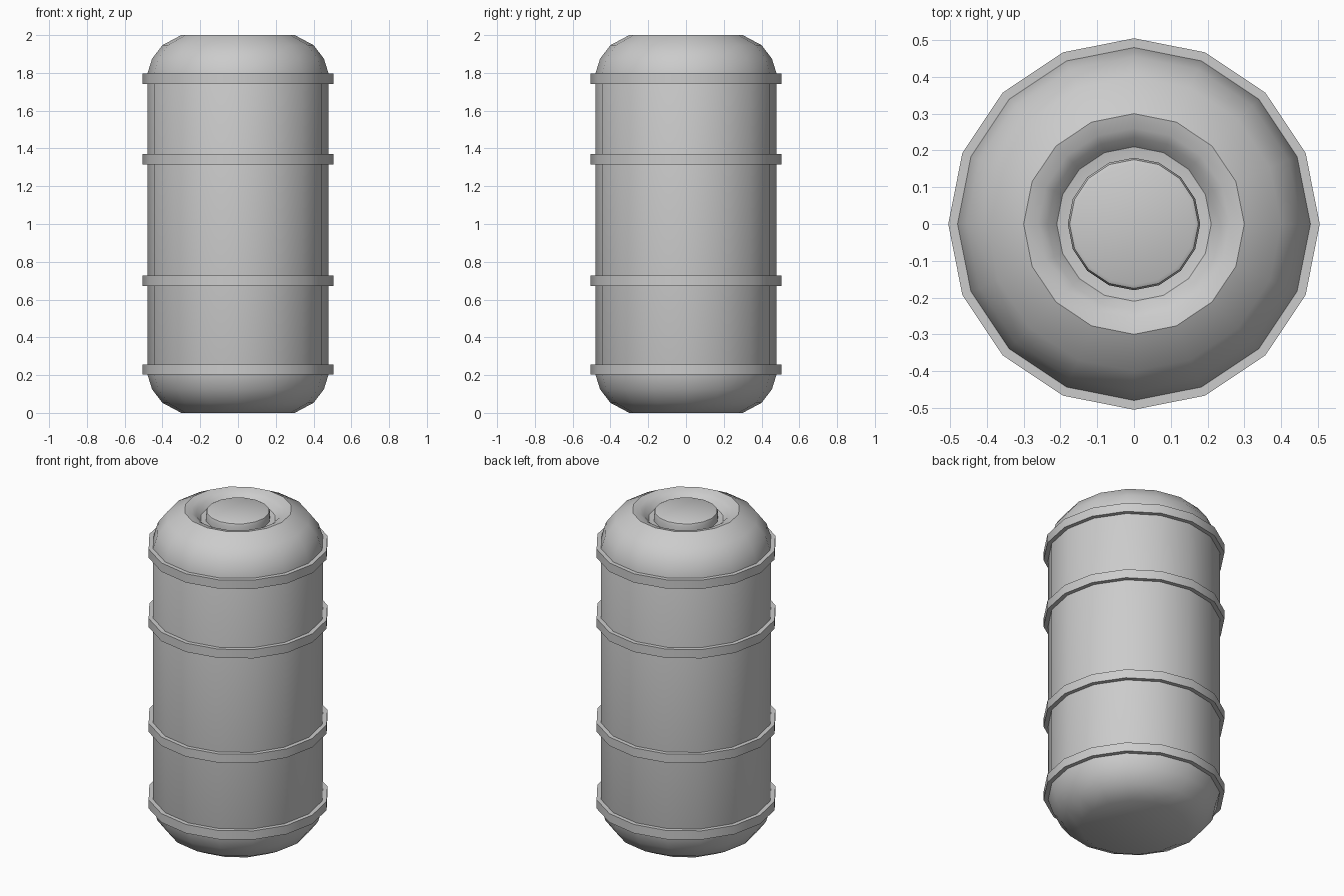
import bpy, bmesh, math

cube = bpy.data.objects.get("Cube")
if cube:
    bpy.data.objects.remove(cube, do_unlink=True)

SIDES = 16

grey = bpy.data.materials.new("plain_grey")
grey.use_nodes = True
colour = (0.6, 0.6, 0.6, 1)
grey.diffuse_color = colour
grey.node_tree.nodes["Principled BSDF"].inputs["Base Color"].default_value = colour


def lathe(name, profile, closed=False):
    """Turn (radius, height) points round z; open profiles get flat end caps."""
    bm = bmesh.new()
    rings = []
    for r, z in profile:
        rings.append([bm.verts.new((r * math.cos(a), r * math.sin(a), z))
                      for a in (math.tau * i / SIDES for i in range(SIDES))])
    pairs = list(zip(rings, rings[1:]))
    if closed:
        pairs.append((rings[-1], rings[0]))
    else:
        bm.faces.new(rings[0])
        bm.faces.new(rings[-1])
    for low, high in pairs:
        for i in range(SIDES):
            j = (i + 1) % SIDES
            bm.faces.new((low[i], low[j], high[j], high[i]))
    bmesh.ops.recalc_face_normals(bm, faces=bm.faces)
    mesh = bpy.data.meshes.new(name)
    bm.to_mesh(mesh)
    bm.free()
    mesh.materials.append(grey)
    obj = bpy.data.objects.new(name, mesh)
    bpy.context.collection.objects.link(obj)
    bpy.ops.object.select_all(action='DESELECT')
    obj.select_set(True)
    bpy.context.view_layer.objects.active = obj
    bpy.ops.object.shade_smooth_by_angle(angle=math.radians(32))
    return obj


# Rounded barrel, its shoulder mirrored top and bottom, with a dished mouth
shoulder = [(0.30, 0), (0.40, 0.053), (0.455, 0.125), (0.48, 0.205)]
mouth = [(0.26, 1.99), (0.235, 1.973), (0.21, 1.945), (0.18, 1.94)]
lathe("barrel_body",
      shoulder + [(r, 2 - z) for r, z in reversed(shoulder)] + mouth)

# Bevelled plug standing in the mouth
lathe("top_plug", [(0.18, 1.93), (0.18, 1.975), (0.175, 1.99), (0.165, 1.995)])

# Hoops round the barrel
for n, z in enumerate((0.23, 0.70, 1.343, 1.769)):
    lathe(f"hoop_{n + 1}",
          [(0.47, z - 0.027), (0.505, z - 0.027),
           (0.505, z + 0.027), (0.47, z + 0.027)], closed=True)
